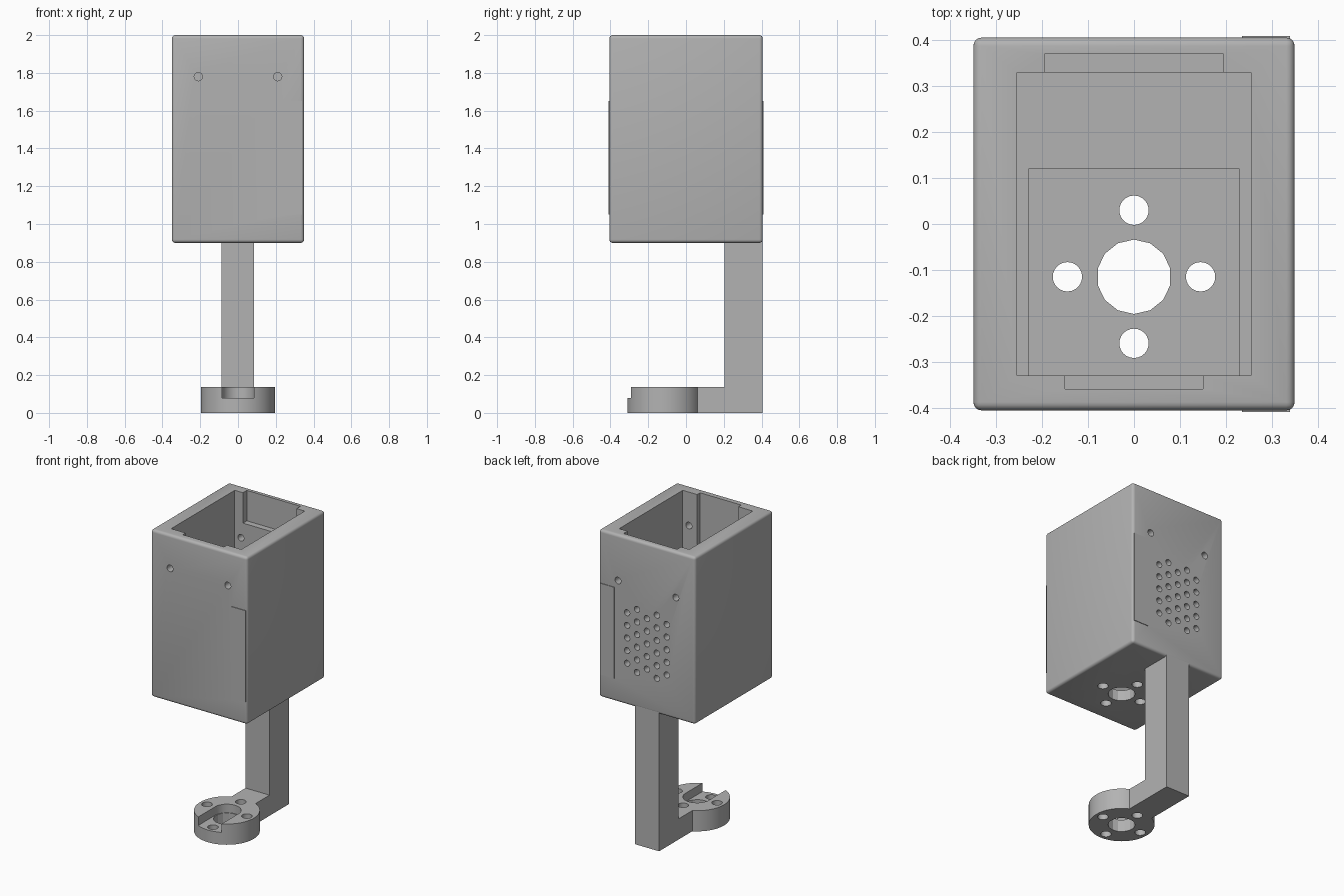
import bpy, bmesh, math
from mathutils import Matrix, Vector

cube = bpy.data.objects.get("Cube")
if cube:
    bpy.data.objects.remove(cube, do_unlink=True)

grey = bpy.data.materials.new("plain_grey")
grey.use_nodes = True
GREY = (0.45, 0.45, 0.45, 1)
grey.diffuse_color = GREY
grey.node_tree.nodes["Principled BSDF"].inputs["Base Color"].default_value = GREY


def add_box(bm, x, y, z):
    """Box spanning the given (low, high) ranges."""
    size = [hi - lo for lo, hi in (x, y, z)]
    mid = Vector([(hi + lo) / 2 for lo, hi in (x, y, z)])
    bmesh.ops.create_cube(bm, size=1, matrix=Matrix.Translation(mid) @ Matrix.Diagonal((*size, 1)))


def add_cyl(bm, centre, radius, length, axis="Z", sides=24):
    turn = Matrix.Rotation(math.pi / 2, 4, "X") if axis == "Y" else Matrix()
    bmesh.ops.create_cone(bm, cap_ends=True, segments=sides, radius1=radius, radius2=radius,
                          depth=length, matrix=Matrix.Translation(centre) @ turn)


def make(name, bm):
    mesh = bpy.data.meshes.new(name)
    bm.to_mesh(mesh)
    bm.free()
    mesh.materials.append(grey)
    obj = bpy.data.objects.new(name, mesh)
    bpy.context.collection.objects.link(obj)
    return obj


def box(name, x, y, z):
    bm = bmesh.new()
    add_box(bm, x, y, z)
    return make(name, bm)


def combine(obj, other, operation="DIFFERENCE"):
    """Boolean the other object into obj, then remove it."""
    mod = obj.modifiers.new("boolean", "BOOLEAN")
    mod.operation, mod.object, mod.solver = operation, other, "EXACT"
    graph = bpy.context.evaluated_depsgraph_get()
    mesh = bpy.data.meshes.new_from_object(obj.evaluated_get(graph))
    obj.modifiers.clear()
    obj.data = mesh
    bpy.data.objects.remove(other, do_unlink=True)


def smooth(obj):
    bpy.ops.object.select_all(action="DESELECT")
    obj.select_set(True)
    bpy.context.view_layer.objects.active = obj
    bpy.ops.object.shade_smooth_by_angle(angle=math.radians(25))


AXIS_Y = -0.115                      # shared centre line of floor holes and ring
BOLTS = [(0.145, 0), (-0.145, 0), (0, 0.145), (0, -0.145)]


def bolt_cutter(z, length):
    bm = bmesh.new()
    for x, y in BOLTS:
        add_cyl(bm, (x, AXIS_Y + y, z), 0.032, length)
    add_cyl(bm, (0, AXIS_Y, z), 0.081, length, sides=14)
    return make("bolt_cutter", bm)


# Housing shell with softened edges
bm = bmesh.new()
add_box(bm, (-0.35, 0.35), (-0.406, 0.406), (0.9, 2))
bmesh.ops.bevel(bm, geom=bm.edges[:], offset=0.018, segments=4, profile=0.5, affect="EDGES")
housing = make("housing", bm)

# Thin raised panels on the front and back walls
for side in (-1, 1):
    y = sorted((side * 0.39, side * 0.41))
    combine(housing, box("side_panel", (0.235, 0.34), y, (1.05, 1.65)), "UNION")

# Main cavity, deeper floor pocket, rim recesses
for x, y, z in [
    ((-0.255, 0.255), (-0.33, 0.33), (1.1, 2.1)),
    ((-0.23, 0.23), (-0.33, 0.12), (0.97, 1.2)),
    ((-0.195, 0.195), (0.3, 0.37), (1.8, 2.1)),
    ((-0.15, 0.15), (-0.36, -0.3), (1.4, 2.1)),
]:
    combine(housing, box("cavity_cutter", x, y, z))

# Bolt holes and shaft hole in the floor
combine(housing, bolt_cutter(0.95, 0.2))

# Screw holes in both walls and the staggered vent grille at the back
bm = bmesh.new()
for x in (-0.21, 0.21):
    add_cyl(bm, (x, -0.38, 1.78), 0.022, 0.16, "Y")
    add_cyl(bm, (x, 0.38, 1.7), 0.022, 0.16, "Y")
for col in range(-2, 3):
    rows = 6 if col % 2 else 5
    for row in range(rows):
        z = 1.34 + (row - (rows - 1) / 2) * 0.083
        add_cyl(bm, (col * 0.072, 0.38, z), 0.02, 0.16, "Y", 16)
combine(housing, make("wall_hole_cutter", bm))
smooth(housing)

# Bracket: ring base, foot and upright arm
bm = bmesh.new()
add_cyl(bm, (0, AXIS_Y, 0.068), 0.196, 0.136, sides=64)
bracket = make("bracket", bm)
arm_x = (-0.088, 0.086)
combine(bracket, box("foot", arm_x, (0.03, 0.3), (0, 0.136)), "UNION")
combine(bracket, box("arm", arm_x, (0.204, 0.405), (0, 0.93)), "UNION")

# Ring holes, then the slot that opens to the front
combine(bracket, bolt_cutter(0.07, 0.3))
combine(bracket, box("slot_cutter", (-0.085, 0.085), (-0.4, AXIS_Y), (0.08, 0.2)))
bm = bmesh.new()
add_cyl(bm, (0, AXIS_Y, 0.14), 0.085, 0.12, sides=32)
combine(bracket, make("slot_end_cutter", bm))
smooth(bracket)
